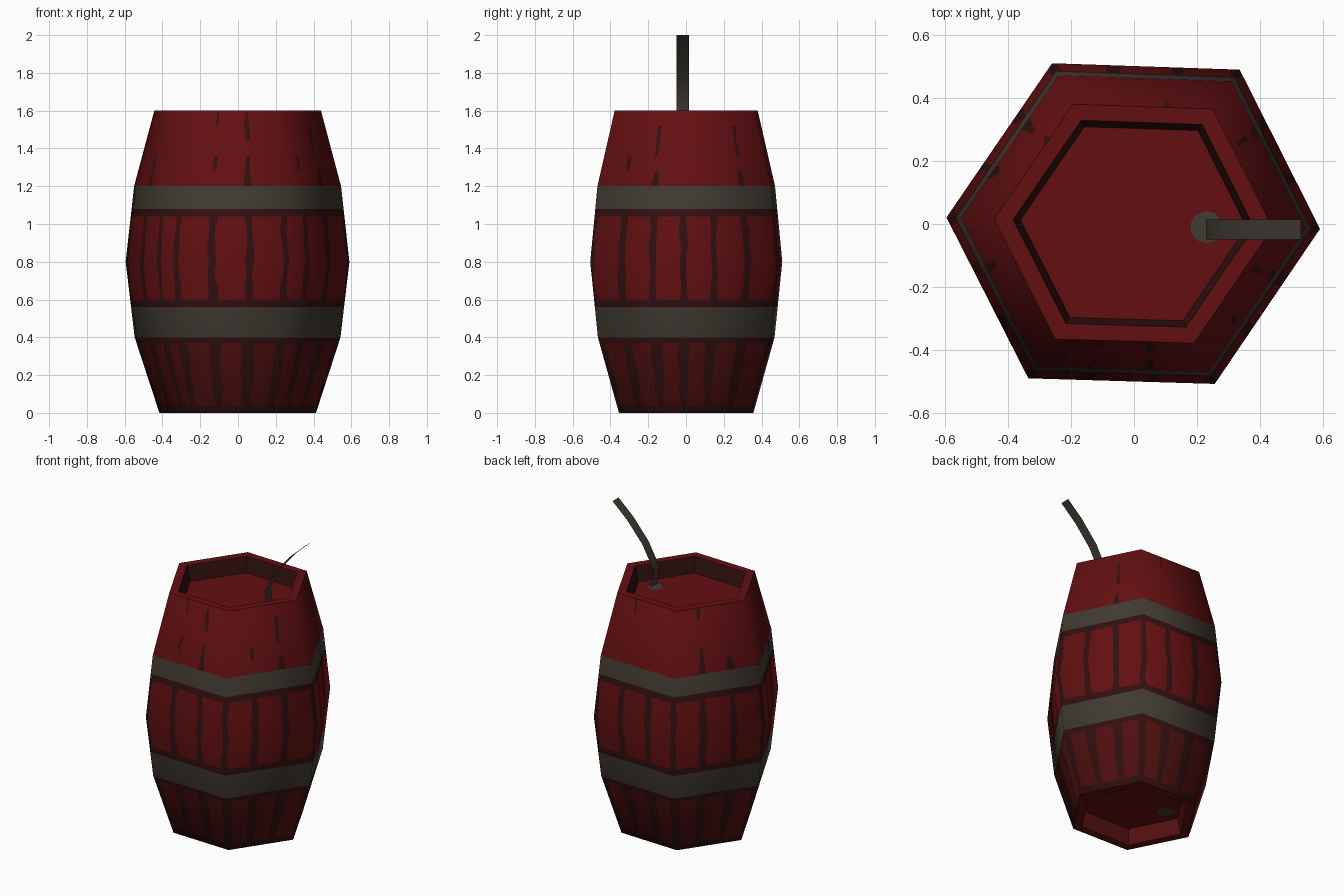
import bpy, bmesh, math, random
from mathutils import Vector

random.seed(4)
if "Cube" in bpy.data.objects:
    bpy.data.objects.remove(bpy.data.objects["Cube"], do_unlink=True)


def material(name, rgb):
    m = bpy.data.materials.new(name)
    m.use_nodes = True
    m.diffuse_color = (*rgb, 1)
    bsdf = m.node_tree.nodes["Principled BSDF"]
    bsdf.inputs["Base Color"].default_value = (*rgb, 1)
    bsdf.inputs["Roughness"].default_value = 0.9
    return m


RED = material("red paint", (0.125, 0.005, 0.0055))
DARK = material("dark seam", (0.032, 0.005, 0.005))
IRON = material("iron grey", (0.052, 0.043, 0.031))
LOW = material("worn red", (0.085, 0.005, 0.005))


def finish(name, bm, mats):
    mesh = bpy.data.meshes.new(name)
    bm.to_mesh(mesh)
    bm.free()
    for m in mats:
        mesh.materials.append(m)
    ob = bpy.data.objects.new(name, mesh)
    bpy.context.collection.objects.link(ob)
    return ob


# Slightly uneven hexagon, and the bulging profile: height, scale, normal tilt
CORNERS = [Vector((math.cos(math.radians(a)) * r, math.sin(math.radians(a)) * r, 0))
           for a, r in ((-1.5, .59), (55.6, .593), (117, .572),
                        (178, .595), (235.6, .593), (296.8, .568))]
PROFILE = [(0, .70, -.6), (.4, .92, -.24), (.8, 1, 0), (1.2, .925, .22), (1.6, .745, .5)]


def profile_at(z):
    for (z0, s0, n0), (z1, s1, n1) in zip(PROFILE, PROFILE[1:]):
        if z <= z1:
            t = (z - z0) / (z1 - z0)
            return s0 + (s1 - s0) * t, n0 + (n1 - n0) * t


# Horizontal zones of the barrel side: bottom, top, kind, number of rows
ZONES = [(0, .04, "edge", 1), (.04, .37, "low", 4), (.37, .41, "edge", 1),
         (.41, .56, "band", 1), (.56, .6, "edge", 1), (.6, .8, "mid", 3),
         (.8, 1.04, "mid", 3), (1.04, 1.08, "edge", 1), (1.08, 1.2, "band", 1),
         (1.2, 1.6, "top", 5)]
HALF_SEAM = {"low": .06, "mid": .036, "top": .02, "edge": .04, "band": .04}


def barrel_side():
    rows = [(0.0, "edge")]
    kinds = []
    for z0, z1, kind, n in ZONES:
        for i in range(n):
            rows.append((z0 + (z1 - z0) * (i + 1) / n, kind))
            kinds.append(kind)
    # Keep a grid row on the profile's lower bend
    rows = [(.4 if abs(z - .41) < .001 else z, k) for z, k in rows]
    bm = bmesh.new()
    normals, grid = [], []
    for z, kind in rows:
        scale, tilt = profile_at(z)
        h = HALF_SEAM[kind]
        ring = []
        for side in range(6):
            a, b = CORNERS[side], CORNERS[(side + 1) % 6]
            cuts = [0, h, .33 - h, .33 + h, .67 - h, .67 + h, 1 - h]
            for k, u in enumerate(cuts):
                if k:
                    u += random.uniform(-.016, .016)
                p = a.lerp(b, u) * scale
                ring.append(bm.verts.new((p.x, p.y, z)))
                n = a.normalized().lerp(b.normalized(), u).normalized()
                n.z = tilt
                normals.append(n.normalized())
        grid.append(ring)
    count = len(grid[0])
    streaks = {c for c in range(count) if c % 7 in (2, 4) and random.random() < .75}
    for r, kind in enumerate(kinds):
        for c in range(count):
            d = (c + 1) % count
            f = bm.faces.new((grid[r][c], grid[r][d], grid[r + 1][d], grid[r + 1][c]))
            f.smooth = True
            seam = c % 7 % 2 == 0
            if kind == "band":
                f.material_index = 2
            elif kind == "edge":
                f.material_index = 1
            elif kind == "top":
                f.material_index = int(c in streaks and random.random() < .6)
            elif seam:
                f.material_index = 1
            elif kind == "low":
                f.material_index = 3
    ob = finish("barrel_side", bm, [RED, DARK, IRON, LOW])
    ob.data.normals_split_custom_set_from_vertices(normals)


# Recessed barrel end: flat rim, tapered wall and sunken floor
def barrel_end(name, z_rim, z_floor, outer, wall_mat):
    bm = bmesh.new()
    rings = [[bm.verts.new((p.x * s, p.y * s, z)) for p in CORNERS]
             for s, z in ((outer, z_rim), (outer - .1, z_rim), (outer - .14, z_floor))]
    for i in range(2):
        for c in range(6):
            d = (c + 1) % 6
            f = bm.faces.new((rings[i][c], rings[i][d], rings[i + 1][d], rings[i + 1][c]))
            f.material_index = i
    bm.faces.new(rings[2])
    # Face the rim and floor outward
    up = 1 if z_rim > z_floor else -1
    bm.normal_update()
    for f in bm.faces:
        mid = f.calc_center_median()
        want = Vector((0, 0, up)) if abs(f.normal.z) > .7 else Vector((-mid.x, -mid.y, 0))
        if f.normal.dot(want) < 0:
            f.normal_flip()
    finish(name, bm, [RED, wall_mat])


def spot(name, x, y, z, down=False):
    bm = bmesh.new()
    bmesh.ops.create_circle(bm, cap_ends=True, segments=10, radius=.052)
    if down:
        bmesh.ops.reverse_faces(bm, faces=bm.faces)
    bmesh.ops.translate(bm, verts=bm.verts, vec=(x, y, z))
    finish(name, bm, [IRON])


# Flat fuse ribbon following a curved path
def fuse():
    path = [(.25, 1.5), (.228, 1.62), (.31, 1.77), (.42, 1.9), (.53, 2.0)]
    bm = bmesh.new()
    pairs = [[bm.verts.new((x, y, z)) for y in (-.049, .015)] for x, z in path]
    for (a, b), (c, d) in zip(pairs, pairs[1:]):
        bm.faces.new((a, c, d, b)).smooth = True
    finish("fuse", bm, [IRON])


barrel_side()
barrel_end("barrel_top", 1.6, 1.5, .745, DARK)
barrel_end("barrel_bottom", 0, .1, .70, LOW)
spot("fuse_base", .23, -.01, 1.504)
spot("bottom_plug", -.22, .03, .096, True)
fuse()
